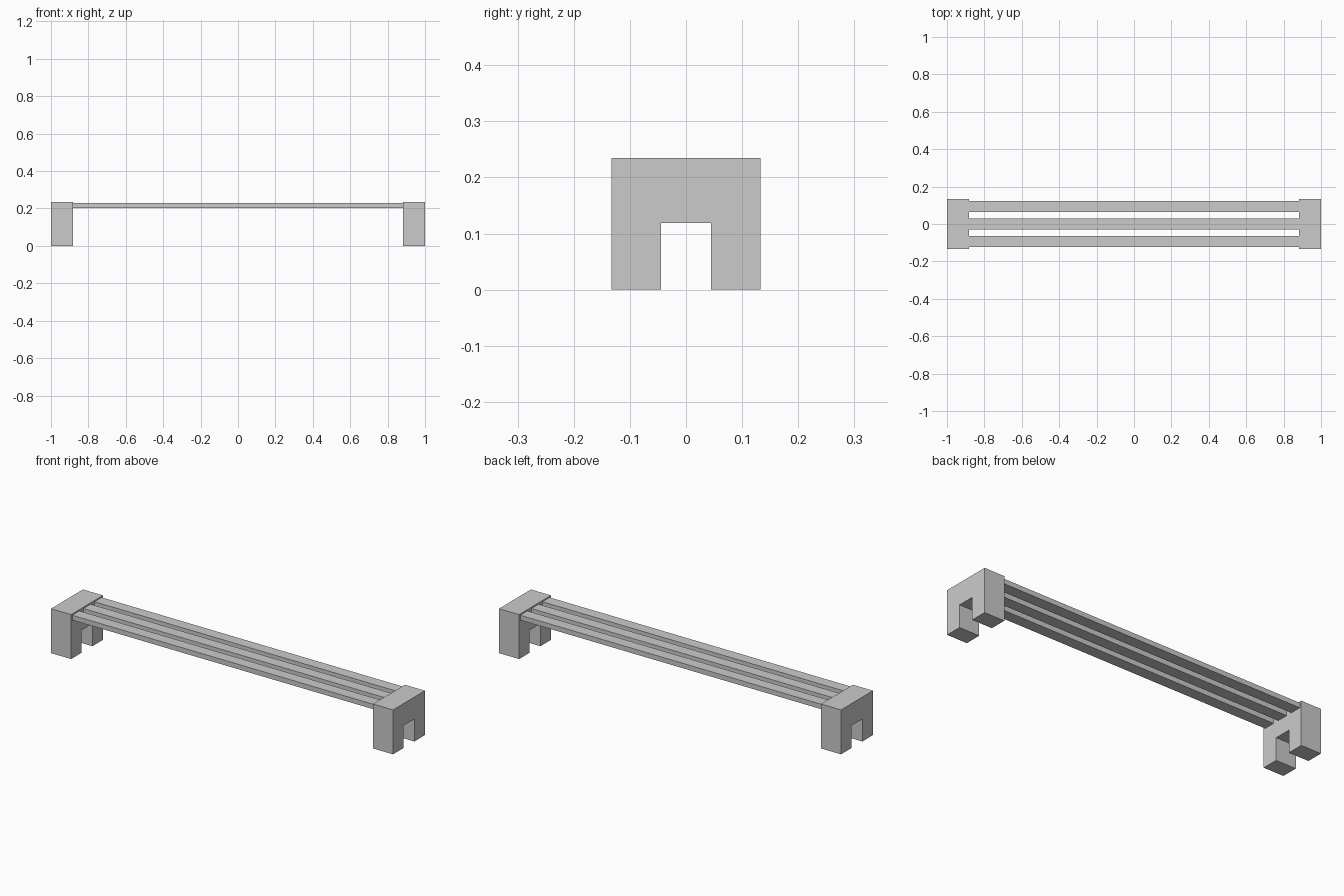
import bpy, bmesh

if "Cube" in bpy.data.objects:
    bpy.data.objects.remove(bpy.data.objects["Cube"])

END_X, INNER_X = 1.0, 0.883      # outer and inner faces of the end supports
HALF_Y, TOP_Z = 0.133, 0.235
NOTCH_Y, NOTCH_Z = 0.045, 0.119


def extrude_x(name, profile, x0, x1):
    """Extrude a closed (y, z) profile along x."""
    bm = bmesh.new()
    face = bm.faces.new([bm.verts.new((x0, y, z)) for y, z in profile])
    ext = bmesh.ops.extrude_face_region(bm, geom=[face])
    moved = [v for v in ext["geom"] if isinstance(v, bmesh.types.BMVert)]
    bmesh.ops.translate(bm, verts=moved, vec=(x1 - x0, 0, 0))
    bmesh.ops.recalc_face_normals(bm, faces=bm.faces)
    mesh = bpy.data.meshes.new(name)
    bm.to_mesh(mesh)
    bm.free()
    obj = bpy.data.objects.new(name, mesh)
    bpy.context.collection.objects.link(obj)
    return obj


# End supports: blocks with a notch forming two feet
arch = [(-HALF_Y, 0), (-NOTCH_Y, 0), (-NOTCH_Y, NOTCH_Z), (NOTCH_Y, NOTCH_Z),
        (NOTCH_Y, 0), (HALF_Y, 0), (HALF_Y, TOP_Z), (-HALF_Y, TOP_Z)]
extrude_x("left_support", arch, -END_X, -INNER_X)
extrude_x("right_support", arch, INNER_X, END_X)

# Three seat slats between the supports
for name, y in (("front_slat", -0.093), ("middle_slat", 0), ("back_slat", 0.093)):
    y0, y1, z0, z1 = y - 0.03, y + 0.03, 0.202, 0.228
    extrude_x(name, [(y0, z0), (y1, z0), (y1, z1), (y0, z1)], -INNER_X, INNER_X)
